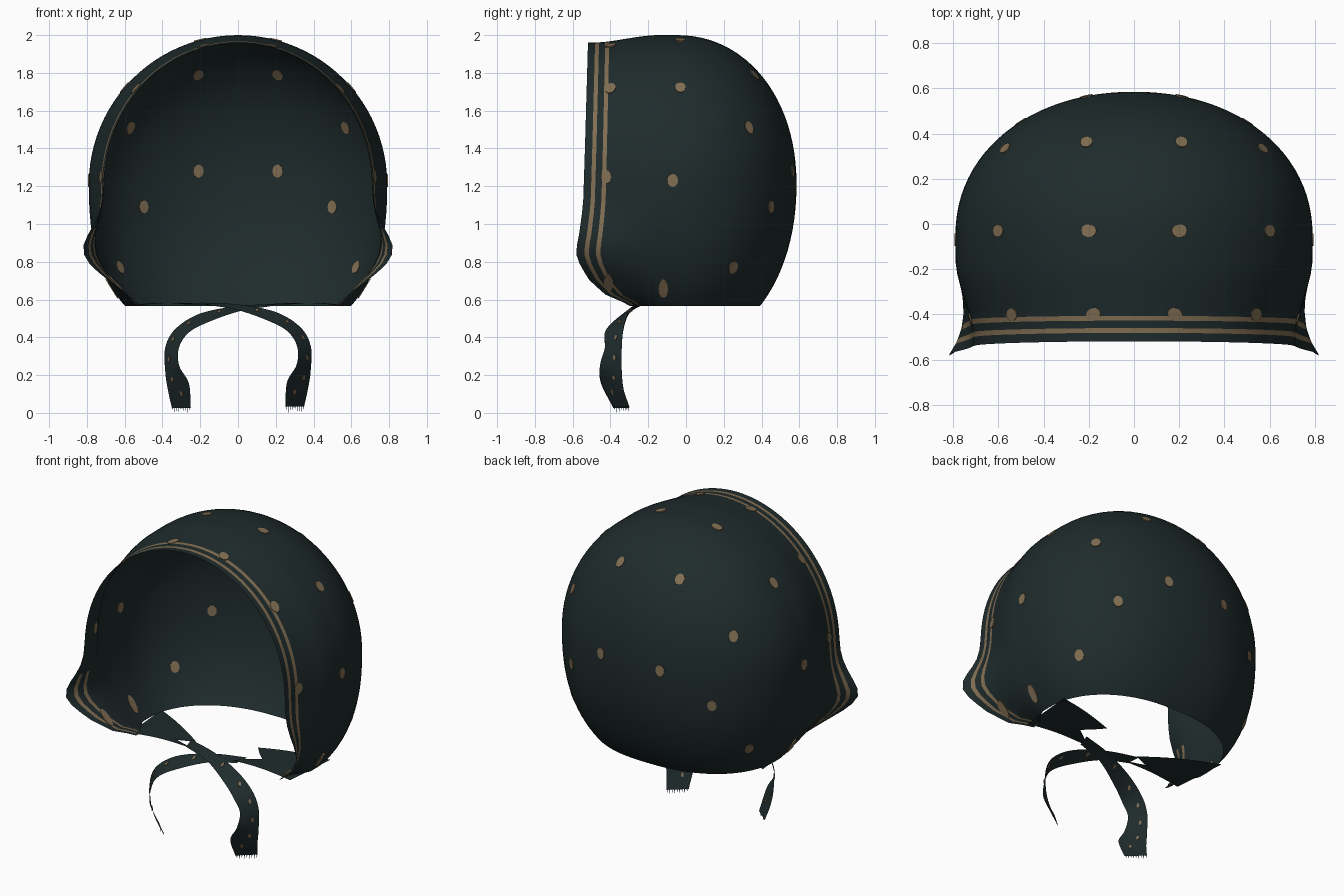
import bpy, bmesh, math
from mathutils import Vector, Matrix
from mathutils.bvhtree import BVHTree

if "Cube" in bpy.data.objects:
    bpy.data.objects.remove(bpy.data.objects["Cube"], do_unlink=True)


def material(name, rgb):
    m = bpy.data.materials.new(name)
    m.use_nodes = True
    m.diffuse_color = (*rgb, 1)
    bsdf = m.node_tree.nodes["Principled BSDF"]
    bsdf.inputs["Base Color"].default_value = (*rgb, 1)
    bsdf.inputs["Roughness"].default_value = 0.9
    return m


CLOTH = material("dark_teal_cloth", (0.0135, 0.024, 0.025))
TAN = material("tan_print", (0.22, 0.155, 0.085))


def finish(bm, name, materials=(CLOTH,), smooth=True):
    mesh = bpy.data.meshes.new(name)
    for f in bm.faces:
        f.smooth = smooth
    bm.to_mesh(mesh)
    for m in materials:
        mesh.materials.append(m)
    obj = bpy.data.objects.new(name, mesh)
    bpy.context.collection.objects.link(obj)


def skin(bm, rows, stripe_rows=(), close=False):
    """Join rows of points into quads."""
    grid = [[bm.verts.new(p) for p in row] for row in rows]
    for i, (a, b) in enumerate(zip(grid, grid[1:])):
        n = len(a)
        for j in range(n if close else n - 1):
            k = (j + 1) % n
            f = bm.faces.new((a[j], a[k], b[k], b[j]))
            f.material_index = int(i in stripe_rows)


def cut_below(bm, height):
    bmesh.ops.bisect_plane(bm, geom=bm.verts[:] + bm.edges[:] + bm.faces[:],
                           plane_co=(0, 0, height), plane_no=(0, 0, -1), clear_outer=True)


def power(v, e):
    return math.copysign(abs(v) ** e, v)


# Bonnet shell: arched sections along y, closed at the back
MID, START, HEM = 1.21, -0.05, 0.565
RIM = [(0.45, -0.2), (0.57, -0.29), (0.62, -0.42), (0.7, -0.51), (0.78, -0.56),
       (0.85, -0.585), (0.95, -0.565), (1.1, -0.545), (1.4, -0.535), (2.1, -0.515)]


def rim_y(z):
    if z <= RIM[0][0]:
        return RIM[0][1]
    for (z0, y0), (z1, y1) in zip(RIM, RIM[1:]):
        if z <= z1:
            return y0 + (y1 - y0) * (z - z0) / (z1 - z0)
    return RIM[-1][1]


def section_point(angle, scale):
    c, s = math.cos(angle), math.sin(angle)
    if s >= 0:
        return 0.79 * scale * c, MID + 0.79 * scale * s
    e = 2 / 2.4
    return 0.79 * scale * power(c, e), MID + 0.87 * scale * power(s, e)


def front_ring(inset, shrink=1):
    """inset is the fraction of the way back from the rim."""
    k, ring = 1 - inset, []
    t = min(max((k - 0.2) / 0.75, 0), 1)
    gather = t * t * (3 - 2 * t)
    for j in range(96):
        x, z = section_point(math.tau * j / 96, shrink)
        x *= 1 - 0.1 * gather
        z = MID + (z - MID) * (1 - 0.05 * gather)
        flare = 0.15 * k ** 2.5 * math.exp(-((z - 0.84) / 0.17) ** 2)
        x += math.copysign(flare, x) if abs(x) > 0.3 else 0
        ring.append((x, START + (rim_y(z) - START) * k, z))
    return ring


def back_ring(phi):
    e = 2 / 2.1
    y = START + 0.635 * power(math.sin(phi), e)
    s = max(power(math.cos(phi), e), 0.0005)
    return [(x, y, z) for x, z in (section_point(math.tau * j / 96, s) for j in range(96))]


insets = [0, 0.08, 0.125, 0.195, 0.24, 0.35, 0.45, 0.55, 0.65, 0.75, 0.87, 1]
rings = [front_ring(t) for t in insets]
rings += [back_ring(math.pi / 2 * i / 24) for i in range(1, 25)]
bm = bmesh.new()
skin(bm, rings, stripe_rows=(1, 3), close=True)
bmesh.ops.remove_doubles(bm, verts=bm.verts[:], dist=0.003)
cut_below(bm, HEM)
bmesh.ops.recalc_face_normals(bm, faces=bm.faces[:])
tree = BVHTree.FromBMesh(bm)
finish(bm, "bonnet_shell", (CLOTH, TAN))

# Plain facing inside the upper rim
bm = bmesh.new()
skin(bm, [front_ring(t, 0.996) for t in [0.01] + insets[1:6]], close=True)
cut_below(bm, 0.98)
finish(bm, "rim_facing")

# Printed dots, seen on both sides of the cloth
dots = bmesh.new()


def add_dot(point, normal, rx, ry):
    turn = normal.to_track_quat("Z", "Y").to_matrix().to_4x4()
    place = Matrix.Translation(point) @ turn @ Matrix.Diagonal((rx, ry, 1, 1))
    bmesh.ops.create_cone(dots, cap_ends=True, segments=12, radius1=1, radius2=1,
                          depth=0.009, matrix=place)


def cast_dot(origin, direction, rx=0.028, ry=0.035):
    hit, normal, _, _ = tree.ray_cast(Vector(origin), Vector(direction))
    if hit:
        add_dot(hit, normal, rx, ry)


for side in (-1, 1):
    for x, z in [(0.21, 1.79), (0.21, 1.28), (0.57, 1.51), (0.5, 1.09)]:
        cast_dot((side * x, 0, z), (0, 1, 0))
    for x, y in [(0.2, -0.03), (0.6, -0.03), (0.18, -0.4), (0.54, -0.4)]:
        cast_dot((side * x, y, 1.2), (0, 0, 1))
    for y, z in [(-0.07, 1.23), (-0.42, 1.25), (0.25, 0.77)]:
        cast_dot((0, y, z), (side, 0, 0))
    for y, z in [(-0.12, 0.66), (-0.41, 0.69)]:
        cast_dot((0, y, z), (side, 0, 0), 0.025, 0.06)

# Chin flaps: reaching inward from the hem, notched where the ties begin
NOTCH = [0.15, 0.2, 0.28, 0.22, 0.17]
for side, label, tip_y in ((1, "left", -0.04), (-1, "right", -0.18)):
    rows = []
    for i in range(13):
        s = i / 12
        front = -0.285 + 0.015 * s
        back = 0.08 + (tip_y - 0.08) * s
        row = []
        for t, end in enumerate(NOTCH):
            start = 0.57 + 0.03 * t / 4
            row.append((side * (start + (end - start) * s), front + (back - front) * t / 4,
                        HEM + 0.012 * math.sin(math.pi * s) + 0.01 * s))
        rows.append(row)
    bm = bmesh.new()
    skin(bm, rows)
    finish(bm, label + "_chin_flap")


# Ties: ribbons that cross under the chin and hang down
def smooth_path(points, steps=6):
    pts = [Vector(p) for p in points]
    pts = [2 * pts[0] - pts[1]] + pts + [2 * pts[-1] - pts[-2]]
    out = []
    for a, b, c, d in zip(pts, pts[1:], pts[2:], pts[3:]):
        for i in range(steps):
            t = i / steps
            out.append(0.5 * (2 * b + (c - a) * t + (2 * a - 5 * b + 4 * c - d) * t * t
                              + (3 * b - a - 3 * c + d) * t ** 3))
    return out + [pts[-2]]


OUTER = [(-0.2, -0.19, 0.58), (0, -0.24, 0.57), (0.2, -0.3, 0.53), (0.33, -0.33, 0.45),
         (0.385, -0.34, 0.35), (0.385, -0.34, 0.22), (0.37, -0.33, 0.12), (0.35, -0.3, 0.03)]
INNER = [(-0.18, -0.27, 0.57), (0, -0.31, 0.54), (0.18, -0.39, 0.475), (0.27, -0.43, 0.42),
         (0.315, -0.43, 0.34), (0.31, -0.455, 0.25), (0.26, -0.45, 0.16), (0.25, -0.385, 0.03)]

for side, label in ((1, "left"), (-1, "right")):
    flip = Vector((side, 1, 1))
    lift = Vector((0, 0, 0.004 * side))
    outer = [p * flip + lift for p in smooth_path(OUTER)]
    inner = [p * flip + lift for p in smooth_path(INNER)]
    rows = [[a.lerp(b, t / 4) for t in range(5)] for a, b in zip(outer, inner)]
    bm = bmesh.new()
    skin(bm, rows)
    # Frayed threads at the end
    for i in range(9):
        a = outer[-1].lerp(inner[-1], (i + 0.15) / 9)
        b = outer[-1].lerp(inner[-1], (i + 0.5) / 9)
        tip = a.lerp(b, 0.5)
        tip.z = 0.0 if i % 2 else 0.01
        bm.faces.new([bm.verts.new(p) for p in (a, b, tip)])
    finish(bm, label + "_tie")
    # Small printed marks along the ribbon
    for i in (9, 15, 21, 27, 33, 38):
        across = inner[i] - outer[i]
        normal = across.cross(outer[i + 1] - outer[i]).normalized()
        add_dot(outer[i].lerp(inner[i], 0.35 if i % 2 else 0.6), normal, 0.008, 0.015)

finish(dots, "printed_dots", (TAN,), smooth=False)
